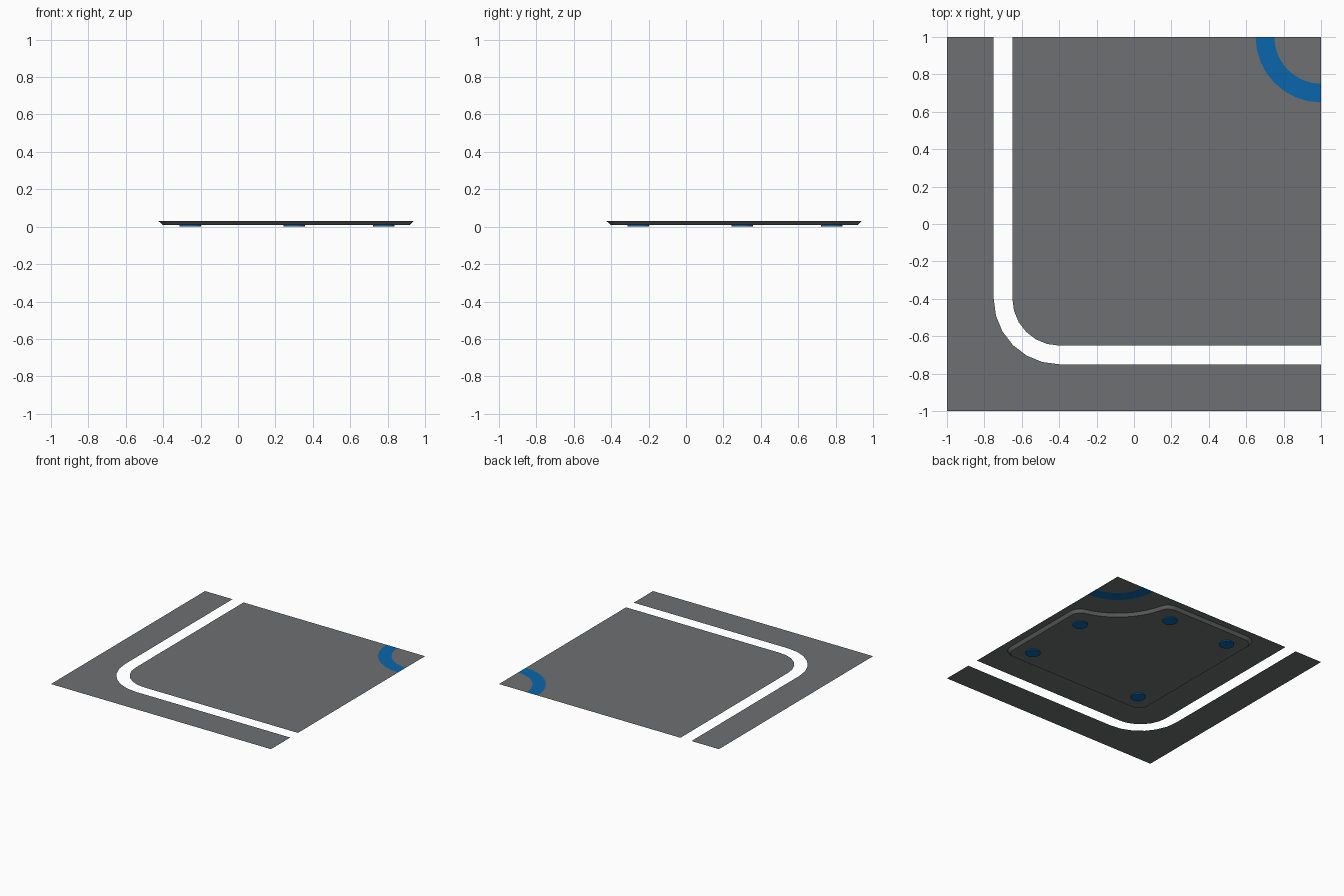
import bpy, bmesh
from math import cos, sin, radians, degrees, atan2, sqrt

if "Cube" in bpy.data.objects:
    bpy.data.objects.remove(bpy.data.objects["Cube"])

TOP, BASE = 0.03, 0.009      # sheet height, underside of the raised body


def material(name, rgb):
    m = bpy.data.materials.new(name)
    m.diffuse_color = (*rgb, 1)
    m.use_nodes = True
    m.node_tree.nodes["Principled BSDF"].inputs["Base Color"].default_value = m.diffuse_color
    return m


grey = material("grey", (0.155, 0.161, 0.165))
blue = material("blue", (0.003, 0.133, 0.413))


def arc(cx, cy, r, a0, a1, n=6):
    return [(cx + r * cos(radians(a0 + (a1 - a0) * i / n)),
             cy + r * sin(radians(a0 + (a1 - a0) * i / n))) for i in range(n + 1)]


def make(name, bm, mat):
    me = bpy.data.meshes.new(name)
    bm.to_mesh(me)
    bm.free()
    me.materials.append(mat)
    ob = bpy.data.objects.new(name, me)
    bpy.context.collection.objects.link(ob)
    return ob


def sheet(name, pts, mat):
    bm = bmesh.new()
    f = bm.faces.new([bm.verts.new((x, y, TOP)) for x, y in pts])
    f.normal_update()
    if f.normal.z < 0:
        f.normal_flip()
    make(name, bm, mat)


def tapered(name, low, high, z0, z1, mat):
    """Skirt between two counter-clockwise outlines, closed at the bottom."""
    bm = bmesh.new()
    a = [bm.verts.new((x, y, z0)) for x, y in low]
    b = [bm.verts.new((x, y, z1)) for x, y in high]
    bm.faces.new(a[::-1])
    for i in range(len(a)):
        j = (i + 1) % len(a)
        bm.faces.new((a[i], a[j], b[j], b[i]))
    make(name, bm, mat)


# Outer border, split from the main panel by an open L-shaped slot
C = -0.4
sheet("outer_border", [(-1, 1), (-1, -1), (1, -1), (1, -0.75)]
      + arc(C, C, 0.35, 270, 180) + [(-0.75, 1)], grey)

# Main panel, blue corner band and the small corner piece
sheet("main_panel", [(-0.65, 1)] + arc(C, C, 0.25, 180, 270) + [(1, -0.65)]
      + arc(1, 1, 0.35, 270, 180, 8), grey)
sheet("blue_band", arc(1, 1, 0.35, 180, 270, 8) + arc(1, 1, 0.25, 270, 180, 8), blue)
sheet("corner_piece", arc(1, 1, 0.25, 180, 270, 8) + [(1, 1)], grey)


# Raised body below: rounded square with a scooped corner and sloped sides
def body_outline(d):
    lo, hi, r, scoop = -0.425, 0.94, 0.1, 0.55
    a, b = lo + r, hi - r
    dx = 1 - b
    dy = sqrt((scoop + r) ** 2 - dx ** 2)
    t = degrees(atan2(dy, dx))
    r -= d
    return (arc(a, a, r, 180, 270) + arc(b, a, r, 270, 360)
            + arc(b, 1 - dy, r, 0, t)
            + arc(1, 1, scoop + d, 180 + t, 270 - t, 10)[1:-1]
            + arc(1 - dy, b, r, 90 - t, 90) + arc(a, b, r, 90, 180))


tapered("raised_body", body_outline(0.023), body_outline(0), BASE, TOP, grey)

# Round feet
for i, (x, y) in enumerate([(-0.255, -0.255), (0.78, -0.255), (-0.255, 0.78),
                            (0.78, 0.3), (0.3, 0.78)]):
    ring = arc(x, y, 0.057, 0, 360, 16)[:-1]
    tapered(f"foot_{i + 1}", ring, ring, 0, BASE, blue)
